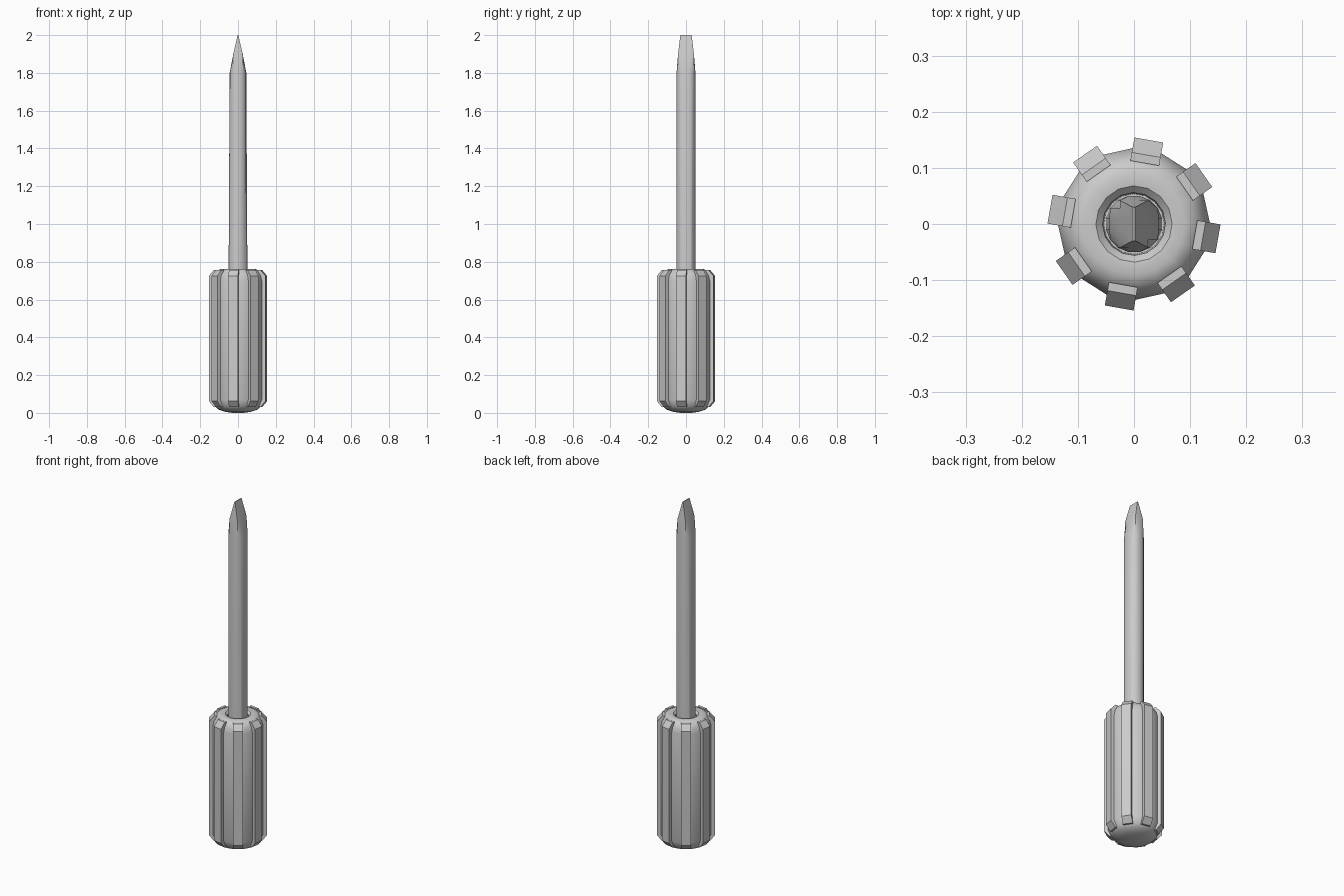
import bpy, bmesh
from math import cos, sin, pi, radians

if "Cube" in bpy.data.objects:
    bpy.data.objects.remove(bpy.data.objects["Cube"])

RIBS = 8
SIDES = 16
TURN = radians(-10)          # direction of the first rib


def finish(name, bm, angle=35):
    bmesh.ops.remove_doubles(bm, verts=bm.verts, dist=1e-5)
    bmesh.ops.recalc_face_normals(bm, faces=bm.faces)
    me = bpy.data.meshes.new(name)
    bm.to_mesh(me)
    bm.free()
    ob = bpy.data.objects.new(name, me)
    bpy.context.collection.objects.link(ob)
    bpy.ops.object.select_all(action='DESELECT')
    ob.select_set(True)
    bpy.context.view_layer.objects.active = ob
    bpy.ops.object.shade_smooth_by_angle(angle=radians(angle))
    return ob


def loft(bm, rings):
    """Bridge equal-length rings of points and cap both ends."""
    rows = [[bm.verts.new(p) for p in ring] for ring in rings]
    n = len(rows[0])
    for a, b in zip(rows, rows[1:]):
        for i in range(n):
            j = (i + 1) % n
            bm.faces.new((a[i], a[j], b[j], b[i]))
    bm.faces.new(rows[0][::-1])
    bm.faces.new(rows[-1])


def circle(r, z, n, turn=0.0):
    return [(r * cos(turn + 2 * pi * i / n), r * sin(turn + 2 * pi * i / n), z)
            for i in range(n)]


# Handle core: domed bottom, rounded shoulder, socket for the shaft
profile = [(0.03, 0.001), (0.07, 0.006), (0.105, 0.018), (0.122, 0.035),
           (0.135, 0.07), (0.135, 0.70), (0.128, 0.73), (0.112, 0.754),
           (0.09, 0.762), (0.068, 0.76), (0.056, 0.748), (0.054, 0.70)]
bm = bmesh.new()
loft(bm, [circle(r, z, SIDES, TURN + pi / SIDES) for r, z in profile])
finish("handle_core", bm, 40)

# Grip ribs: chamfered bars around the handle
rib = [(0.11, 0.03), (0.125, 0.03), (0.152, 0.062),
       (0.152, 0.725), (0.125, 0.757), (0.11, 0.757)]
half = 0.026
bm = bmesh.new()
for k in range(RIBS):
    a = TURN + 2 * pi * k / RIBS
    c, s = cos(a), sin(a)
    loft(bm, [[(r * c - t * s, r * s + t * c, z) for r, z in rib]
              for t in (-half, half)])
finish("grip_ribs", bm, 30)

# Shaft: round bar flattened to a wedge-shaped blade tip
# (height, half thickness in x, half width in y)
sections = [(0.70, 0.05, 0.05), (1.80, 0.044, 0.052),
            (1.90, 0.025, 0.042), (2.0, 0.002, 0.03)]
bm = bmesh.new()
rings = []
for z, w, h in sections:
    rings.append([(max(-w, min(w, x)), max(-h, min(h, y)), z)
                  for x, y, _ in circle(0.051, z, 16, pi / 16)])
loft(bm, rings)
finish("shaft", bm, 30)

# Bottom point of the dome rests on the ground
low = min(v.co.z for v in bpy.data.objects["handle_core"].data.vertices)
for v in bpy.data.objects["handle_core"].data.vertices:
    if v.co.z < low + 1e-5:
        v.co.z = 0.0
